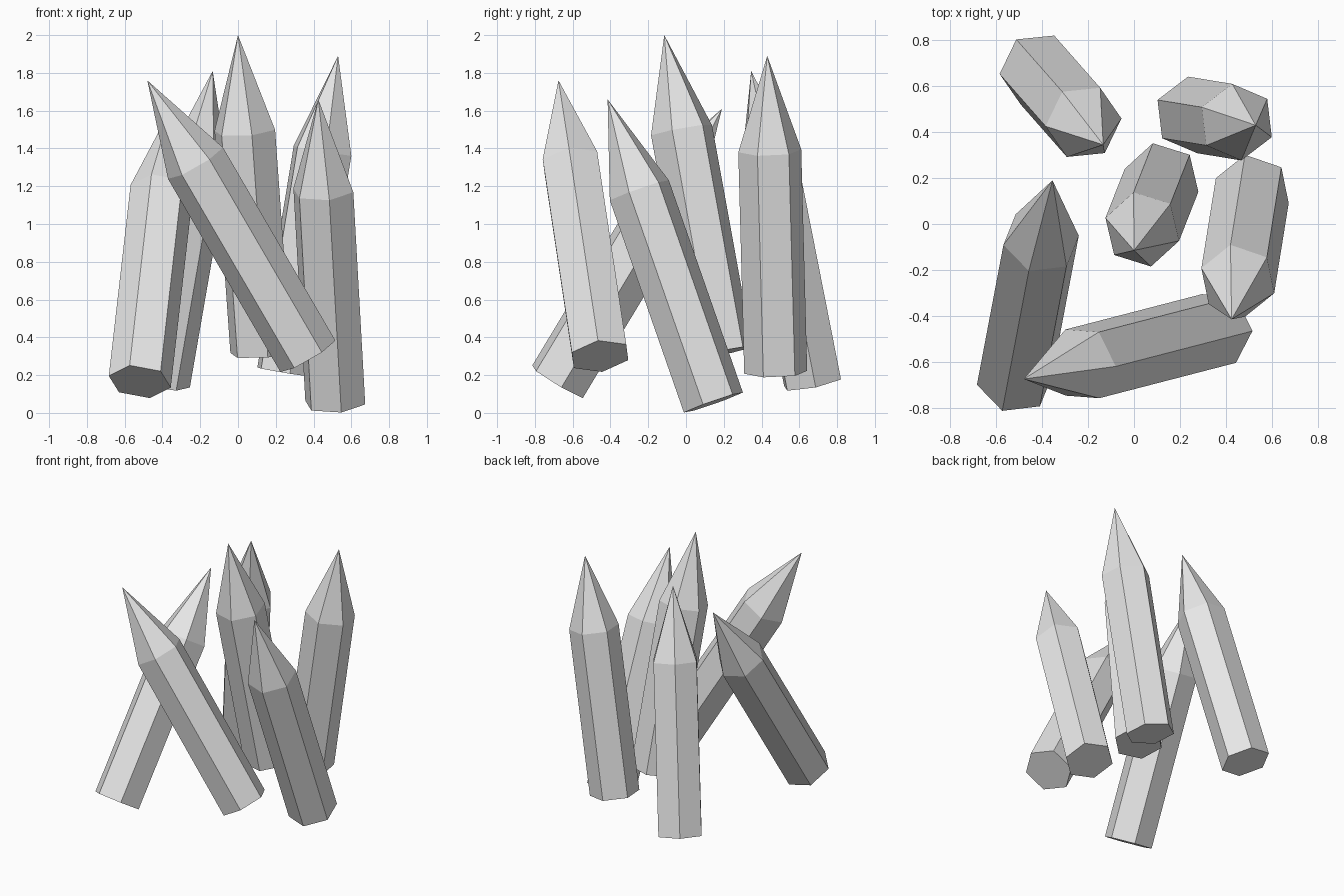
import bpy
import bmesh
from math import radians
from mathutils import Matrix, Vector

cube = bpy.data.objects.get("Cube")
if cube:
    bpy.data.objects.remove(cube, do_unlink=True)

SIDES = 6
RADIUS = 0.168
SHOULDER = 0.7  # share of the length where the point begins

# Single pale grey colour
grey = bpy.data.materials.new("pale_grey")
grey.use_nodes = True
colour = (0.8, 0.8, 0.8, 1)
grey.diffuse_color = colour
grey.node_tree.nodes["Principled BSDF"].inputs["Base Color"].default_value = colour


def make_crystal(name, base, tip, corner):
    """Six-sided prism with a point; corner is the ground direction of one edge."""
    base, tip = Vector(base), Vector(tip)
    axis = tip - base
    direction = axis.normalized()
    # Lift the corner direction into the plane across the axis
    rise = -(corner[0] * axis.x + corner[1] * axis.y) / axis.z
    arm = Vector((corner[0], corner[1], rise)).normalized() * RADIUS

    bm = bmesh.new()
    spokes = [Matrix.Rotation(radians(360 / SIDES * i), 3, direction) @ arm
              for i in range(SIDES)]
    bottom = [bm.verts.new(base + s) for s in spokes]
    top = [bm.verts.new(base + axis * SHOULDER + s) for s in spokes]
    apex = bm.verts.new(tip)
    bm.faces.new(bottom[::-1])
    for i in range(SIDES):
        j = (i + 1) % SIDES
        bm.faces.new((bottom[i], bottom[j], top[j], top[i]))
        bm.faces.new((top[i], top[j], apex))
    bmesh.ops.recalc_face_normals(bm, faces=bm.faces)

    mesh = bpy.data.meshes.new(name)
    bm.to_mesh(mesh)
    bm.free()
    mesh.materials.append(grey)
    obj = bpy.data.objects.new(name, mesh)
    bpy.context.collection.objects.link(obj)


# Leaning crystals: name, base centre, tip, edge direction
crystals = [
    ("centre_crystal", (0.12, 0.19, 0.32), (0.0, -0.115, 2.0), (-0.16, 0.05)),
    ("back_left_crystal", (0.255, 0.475, 0.215), (0.53, 0.43, 1.89), (0.14, 0.107)),
    ("front_left_crystal", (0.515, 0.145, 0.055), (0.425, -0.415, 1.66), (-0.16, 0.055)),
    ("front_crossing_crystal", (0.37, -0.455, 0.30), (-0.48, -0.675, 1.76), (0.145, -0.011)),
    ("back_right_crystal", (-0.42, 0.67, 0.16), (-0.134, 0.345, 1.81), (0.07, 0.145)),
    ("front_right_crystal", (-0.52, -0.68, 0.165), (-0.355, 0.19, 1.61), (0.165, 0.02)),
]
for crystal in crystals:
    make_crystal(*crystal)
